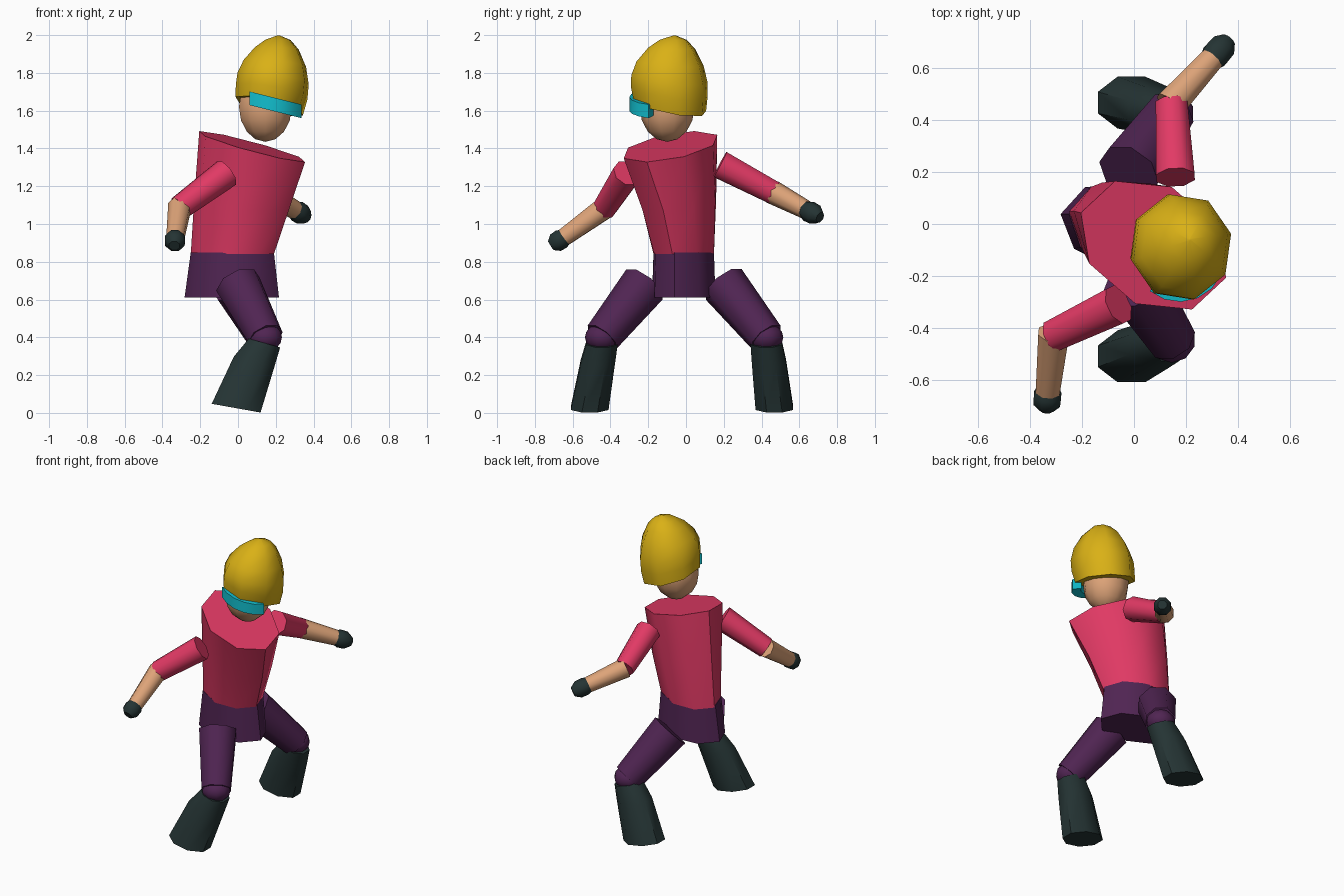
import bpy, bmesh, math
from mathutils import Vector

if "Cube" in bpy.data.objects:
    bpy.data.objects.remove(bpy.data.objects["Cube"])


def material(name, color):
    m = bpy.data.materials.new(name)
    m.diffuse_color = (*color, 1)
    m.use_nodes = True
    m.node_tree.nodes["Principled BSDF"].inputs["Base Color"].default_value = m.diffuse_color
    return m


YELLOW = material("helmet yellow", (0.70, 0.44, 0.008))
RED = material("jacket red", (0.76, 0.042, 0.13))
PURPLE = material("trouser purple", (0.080, 0.018, 0.085))
DARK = material("boot dark green", (0.018, 0.034, 0.034))
SKIN = material("skin", (0.73, 0.37, 0.19))
CYAN = material("goggle cyan", (0.006, 0.52, 0.62))


def finish(name, bm, mat, angle=50):
    bmesh.ops.recalc_face_normals(bm, faces=bm.faces)
    me = bpy.data.meshes.new(name)
    bm.to_mesh(me)
    bm.free()
    me.materials.append(mat)
    ob = bpy.data.objects.new(name, me)
    bpy.context.collection.objects.link(ob)
    bpy.ops.object.select_all(action='DESELECT')
    ob.select_set(True)
    bpy.context.view_layer.objects.active = ob
    bpy.ops.object.shade_smooth_by_angle(angle=math.radians(angle))
    return ob


def skin_rings(name, rings, mat):
    """Bridge rings of points and cap both ends."""
    bm = bmesh.new()
    vs = [[bm.verts.new(p) for p in ring] for ring in rings]
    n = len(vs[0])
    for a, b in zip(vs, vs[1:]):
        for i in range(n):
            j = (i + 1) % n
            bm.faces.new((a[i], a[j], b[j], b[i]))
    bm.faces.new(vs[0])
    bm.faces.new(vs[-1])
    return finish(name, bm, mat)


def loft(name, sections, mat, n=8, phase=0.0):
    """Each section is an ellipse: centre plus two half-axis vectors."""
    rings = []
    for c, u, v in sections:
        c, u, v = Vector(c), Vector(u), Vector(v)
        angles = [phase + math.tau * i / n for i in range(n)]
        rings.append([c + u * math.cos(a) + v * math.sin(a) for a in angles])
    return skin_rings(name, rings, mat)


def limb(name, a, b, profile, mat):
    """Tapered tube from a to b; profile holds (fraction, radius) pairs."""
    a, b = Vector(a), Vector(b)
    d = (b - a).normalized()
    u = d.cross(Vector((0, 0, 1))).normalized()
    v = d.cross(u)
    return loft(name, [(a.lerp(b, t), u * r, v * r) for t, r in profile],
                mat, phase=math.pi / 8)


def ball(name, centre, radius, mat):
    bm = bmesh.new()
    bmesh.ops.create_uvsphere(bm, u_segments=10, v_segments=8, radius=1)
    for v in bm.verts:
        v.co = Vector(centre) + Vector([c * r for c, r in zip(v.co, radius)])
    return finish(name, bm, mat)


# Hips and jacket
loft("hips", [
    ((-0.033, -0.012, 0.61), (-0.25, 0.05, 0), (-0.03, -0.168, 0)),
    ((-0.03, -0.012, 0.85), (-0.22, 0.05, 0), (-0.03, -0.16, 0))], PURPLE)
loft("jacket", [
    ((-0.03, -0.012, 0.84), (-0.22, 0.06, 0), (-0.03, -0.16, 0)),
    ((0.018, -0.035, 1.10), (-0.25, 0.085, 0.03), (-0.05, -0.19, -0.01)),
    ((0.075, -0.082, 1.41), (-0.28, 0.125, 0.082), (-0.07, -0.225, -0.006))], RED)

# Legs: thigh, knee and boot on each side
for side, hip, knee, foot_y in (
        ("front", (0.0, -0.22, 0.68), (0.145, -0.445, 0.40), -0.51),
        ("back", (-0.02, 0.20, 0.68), (0.14, 0.425, 0.40), 0.468)):
    limb(side + "_thigh", hip, knee, [(0, 0.125), (1, 0.098)], PURPLE)
    ball(side + "_knee", knee, (0.092, 0.09, 0.075), PURPLE)
    loft(side + "_boot", [
        ((-0.01, foot_y, 0.025), (0.14, 0, -0.025), (0, 0.108, 0)),
        ((0.085, (foot_y + 2 * knee[1]) / 3, 0.27), (0.116, 0, -0.03), (0, 0.098, 0)),
        ((0.14, knee[1], 0.37), (0.09, 0, -0.025), (0, 0.09, 0))],
        DARK, phase=math.pi / 8)

# Arms: sleeve, forearm and glove on each side
for side, shoulder, elbow, wrist, tip in (
        ("front", (-0.06, -0.31, 1.27), (-0.31, -0.43, 1.085),
         (-0.332, -0.645, 0.93), (-0.337, -0.715, 0.885)),
        ("back", (0.16, 0.18, 1.315), (0.145, 0.465, 1.165),
         (0.30, 0.635, 1.075), (0.365, 0.71, 1.035))):
    limb(side + "_sleeve", shoulder, elbow, [(0, 0.08), (1, 0.066)], RED)
    limb(side + "_forearm", elbow, wrist, [(-0.05, 0.064), (1, 0.05)], SKIN)
    limb(side + "_glove", wrist, tip,
         [(-0.1, 0.045), (0.2, 0.057), (0.65, 0.055), (1, 0.03)], DARK)

# Head
ball("head", (0.145, -0.10, 1.62), (0.147, 0.145, 0.185), SKIN)

# Helmet: tilted rim closing into a dome
profile = [(0.165, -0.085, 1.625, 0.188), (0.178, -0.088, 1.70, 0.199),
           (0.186, -0.088, 1.77, 0.198), (0.195, -0.085, 1.85, 0.174),
           (0.205, -0.076, 1.93, 0.122), (0.212, -0.067, 1.975, 0.07),
           (0.215, -0.06, 1.999, 0.004)]
loft("helmet", [((x, y, z), (r * 0.98, 0, -0.22 * r * (2.0 - z) / 0.375),
                 (0, r * 1.05, -0.20 * r * (2.0 - z) / 0.375))
                for x, y, z, r in profile], YELLOW, phase=math.radians(14))

# Goggles: a sloping band around the front of the head
band = []
for i in range(6):
    a = math.radians(230 + 105 * i / 5)
    ring = []
    for r, h in ((0.178, -0.036), (0.178, 0.036), (0.12, 0.036), (0.12, -0.036)):
        x, y = 0.175 + r * math.cos(a), -0.122 + r * math.sin(a)
        ring.append(Vector((x, y, 1.633 - 0.25 * (x - 0.19) + h)))
    band.append(ring)
skin_rings("goggles", band, CYAN)
